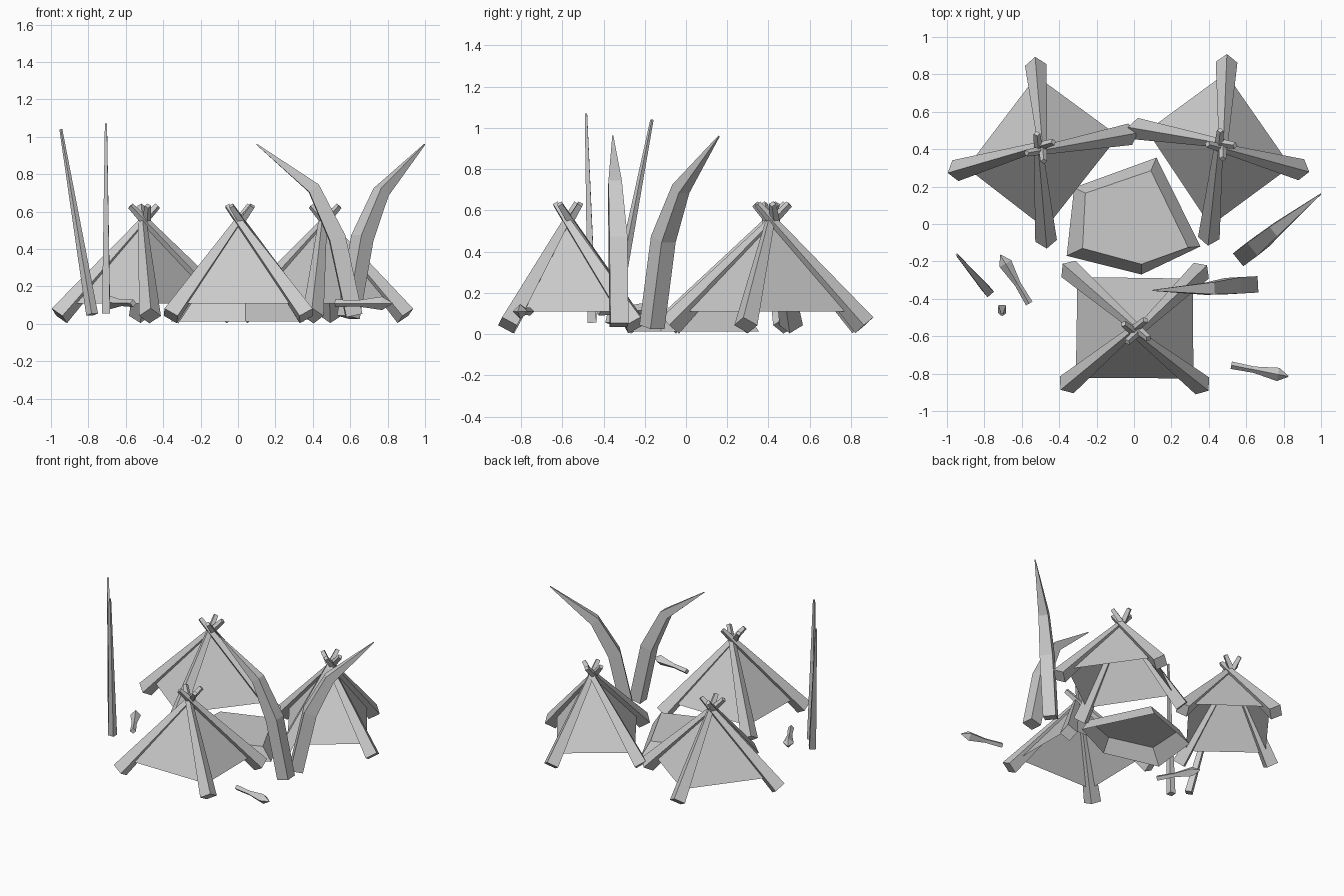
import bpy, bmesh, math
from mathutils import Vector

if "Cube" in bpy.data.objects:
    bpy.data.objects.remove(bpy.data.objects["Cube"])


def finish(name, bm):
    bmesh.ops.recalc_face_normals(bm, faces=bm.faces)
    me = bpy.data.meshes.new(name)
    bm.to_mesh(me)
    bm.free()
    ob = bpy.data.objects.new(name, me)
    bpy.context.collection.objects.link(ob)
    return ob


def beam(name, pts, radii, turn=0.0, sides=4):
    """Tapered prism swept along a path; sideways axis stays horizontal."""
    pts = [Vector(p) for p in pts]
    run = pts[-1] - pts[0]
    side = Vector((-run.y, run.x, 0)).normalized()
    bm = bmesh.new()
    rings = []
    for i, (p, r) in enumerate(zip(pts, radii)):
        a, b = pts[max(i - 1, 0)], pts[min(i + 1, len(pts) - 1)]
        t = (p - a).normalized() + (b - p).normalized()
        up = side.cross(t.normalized())
        ring = []
        for k in range(sides):
            ang = turn + 2 * math.pi * k / sides
            ring.append(bm.verts.new(p + r * (math.cos(ang) * side + math.sin(ang) * up)))
        rings.append(ring)
    for lo, hi in zip(rings, rings[1:]):
        for k in range(sides):
            j = (k + 1) % sides
            bm.faces.new((lo[k], lo[j], hi[j], hi[k]))
    bm.faces.new(rings[0])
    bm.faces.new(rings[-1])
    return finish(name, bm)


def tent(name, apex, feet):
    """Open-bottomed hide cover on four crossed poles."""
    apex = Vector(apex)
    feet = [Vector((x, y, 0.043)) for x, y in feet]
    for i, f in enumerate(feet):
        d = apex - f
        off = Vector((-d.y, d.x, 0)).normalized() * 0.014
        beam(f"{name}_pole_{i + 1}", [f, apex + d * 0.16 + off], [0.058, 0.018])
    bm = bmesh.new()
    top = bm.verts.new(apex - Vector((0, 0, 0.01)))
    hem = [bm.verts.new(f.lerp(apex, (0.11 - f.z) / (apex.z - f.z))) for f in feet]
    for i in range(4):
        bm.faces.new((hem[i], hem[(i + 1) % 4], top))
    finish(f"{name}_cover", bm)


# Three tents
tent("front_tent", (0.01, -0.57, 0.55),
     [(-0.36, -0.86), (0.365, -0.865), (0.36, -0.25), (-0.35, -0.24)])
tent("back_left_tent", (-0.50, 0.405, 0.55),
     [(-0.955, 0.285), (-0.47, -0.09), (-0.02, 0.48), (-0.525, 0.85)])
tent("back_right_tent", (0.465, 0.42, 0.55),
     [(0.01, 0.51), (0.40, -0.075), (0.895, 0.29), (0.495, 0.865)])

# Central five-sided platform, hollow below
outer = [(0.12, 0.355), (0.355, -0.12), (0.04, -0.27), (-0.36, -0.17), (-0.32, 0.195)]
inner = [(0.09, 0.285), (0.29, -0.125), (0.04, -0.215), (-0.275, -0.13), (-0.26, 0.165)]
bm = bmesh.new()
low = [bm.verts.new((x, y, 0.012)) for x, y in outer]
high = [bm.verts.new((x, y, 0.11)) for x, y in inner]
bm.faces.new(high)
for i in range(5):
    j = (i + 1) % 5
    bm.faces.new((low[i], low[j], high[j], high[i]))
finish("platform", bm)

# Two curved tusks
tusk_radii = [0.062, 0.062, 0.046, 0.004]
beam("tusk_right", [(0.59, -0.165, 0.035), (0.665, -0.11, 0.46),
                    (0.765, -0.025, 0.705), (0.998, 0.16, 0.96)], tusk_radii, math.pi / 4)
beam("tusk_left", [(0.62, -0.325, 0.045), (0.53, -0.33, 0.46),
                   (0.405, -0.345, 0.725), (0.10, -0.355, 0.96)], tusk_radii, math.pi / 4)

# Upright stakes
beam("stake_left", [(-0.78, -0.36, 0.05), (-0.947, -0.165, 1.04)],
     [0.032, 0.008], math.pi / 4)
beam("stake_right", [(-0.705, -0.455, 0.055), (-0.706, -0.485, 1.07)],
     [0.03, 0.008], math.pi / 4)

# Spear heads lying near the ground
for name, tail, tip in (("spear_head_left", (-0.56, -0.425, 0.11), (-0.715, -0.165, 0.115)),
                        ("spear_head_right", (0.52, -0.755, 0.11), (0.825, -0.815, 0.11))):
    a, b = Vector(tail), Vector(tip)
    beam(name, [a, a.lerp(b, 0.4), a.lerp(b, 0.82), b], [0.02, 0.017, 0.036, 0.003])
